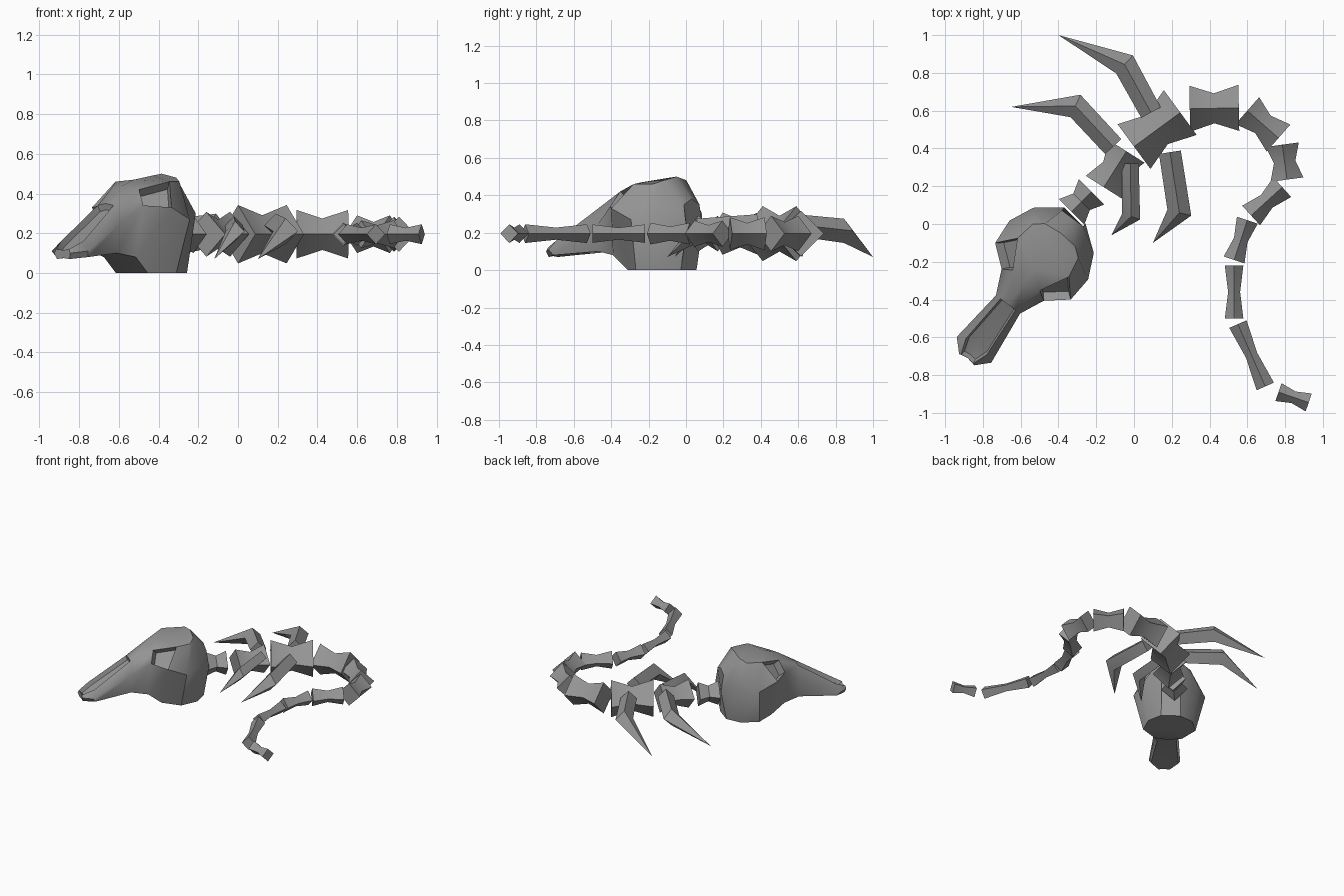
import bpy, bmesh, math
from mathutils import Vector

if "Cube" in bpy.data.objects:
    bpy.data.objects.remove(bpy.data.objects["Cube"], do_unlink=True)

bone = bpy.data.materials.new("grey_bone")
bone.use_nodes = True
GREY = (0.3, 0.3, 0.3, 1)
bone.diffuse_color = GREY
bone.node_tree.nodes["Principled BSDF"].inputs["Base Color"].default_value = GREY


def finish(bm, name, angle=35):
    """Turn a bmesh into a shaded bone object."""
    bmesh.ops.remove_doubles(bm, verts=bm.verts, dist=0.0005)
    bmesh.ops.recalc_face_normals(bm, faces=bm.faces)
    mesh = bpy.data.meshes.new(name)
    bm.to_mesh(mesh)
    bm.free()
    mesh.materials.append(bone)
    obj = bpy.data.objects.new(name, mesh)
    bpy.context.collection.objects.link(obj)
    bpy.ops.object.select_all(action="DESELECT")
    obj.select_set(True)
    bpy.context.view_layer.objects.active = obj
    bpy.ops.object.shade_smooth_by_angle(angle=math.radians(angle))
    return obj


def bridge(bm, rings):
    """Skin closed rings in order and cap both ends; returns faces by strip."""
    n = len(rings[0])
    strips = [[bm.faces.new((a[i], a[(i + 1) % n], b[(i + 1) % n], b[i])) for i in range(n)]
              for a, b in zip(rings, rings[1:])]
    bm.faces.new(rings[0])
    bm.faces.new(rings[-1])
    return strips


def diamond_tube(name, path, radii):
    """Four-sided tube with a ridge on top, following a path."""
    bm = bmesh.new()
    pts = [Vector(p) for p in path]
    up = Vector((0, 0, 1))
    rings = []
    for i, (p, r) in enumerate(zip(pts, radii)):
        ahead = pts[min(i + 1, len(pts) - 1)] - p
        behind = p - pts[max(i - 1, 0)]
        side = (ahead.normalized() + behind.normalized()).cross(up).normalized()
        rings.append([bm.verts.new(p + d * r) for d in (side, up, -side, -up)])
    bridge(bm, rings)
    return finish(bm, name)


# Skull: half sections from back to front, each point (along, across, height)
# ordered crown, brow, cheek, jaw, keel
SECTIONS = [
    [(-.35, 0, .38), (-.35, .07, .35), (-.37, .07, .22), (-.33, .07, 0), (-.33, 0, 0)],
    [(-.25, 0, .5), (-.24, .1, .48), (-.27, .2, .3), (-.25, .16, 0), (-.25, 0, 0)],
    [(-.17, 0, .49), (-.2, .15, .46), (-.14, .26, .27), (-.12, .19, 0), (-.12, 0, 0)],
    [(-.02, 0, .47), (-.09, .17, .46), (0, .25, .33), (0, .1, 0), (.02, 0, 0)],
    [(.08, 0, .44), (.06, .09, .42), (.09, .14, .34), (.1, .1, .08), (.12, 0, .08)],
    [(.22, 0, .35), (.22, .05, .34), (.22, .08, .24), (.22, .07, .1), (.22, 0, .1)],
    [(.5, 0, .15), (.5, .07, .16), (.52, .114, .11), (.5, .1, .08), (.5, 0, .08)],
    [(.575, 0, .115), (.58, .04, .12), (.585, .05, .1), (.575, .04, .07), (.575, 0, .075)],
]
ORIGIN = Vector((-.535, -.25, 0))
FORWARD = Vector((-.6, -.8, 0))
ACROSS = Vector((.8, -.6, 0))


def skull_point(p):
    return ORIGIN + FORWARD * p[0] + ACROSS * p[1] + Vector((0, 0, p[2]))


bm = bmesh.new()
rings = []
for half in SECTIONS:
    mirrored = [(s, -t, z) for s, t, z in half[-2:0:-1]]
    rings.append([bm.verts.new(skull_point(p)) for p in half + mirrored])
strips = bridge(bm, rings)
bmesh.ops.recalc_face_normals(bm, faces=bm.faces)

# Eye sockets and nasal opening sunk into the skull
sockets = [strips[3][1], strips[3][6]]
nose = [strips[k][i] for k in (5, 6) for i in (0, 7)]
bmesh.ops.inset_individual(bm, faces=sockets, thickness=0.006, depth=-0.055)
bmesh.ops.inset_region(bm, faces=nose, thickness=0.012, depth=-0.03, use_even_offset=True)
finish(bm, "skull", 40)

# Spine: (start, end, radius) of each waisted bone from neck to tail tip
SPINE = [
    ((-.33, .065), (-.225, .17), .095),
    ((-.16, .195), (-.04, .385), .113),
    ((0, .41), (.245, .59), .147),
    ((.295, .61), (.555, .615), .122),
    ((.6, .6), (.765, .455), .095),
    ((.785, .42), (.81, .235), .088),
    ((.785, .195), (.62, .045), .07),
    ((.6, .02), (.53, -.19), .058),
    ((.53, -.22), (.53, -.5), .049),
    ((.55, -.53), (.695, -.86), .05),
    ((.765, -.89), (.925, -.945), .05),
]
for number, (a, b, r) in enumerate(SPINE, 1):
    start, end = Vector((*a, .195)), Vector((*b, .195))
    diamond_tube(f"vertebra_{number}", [start, (start + end) / 2, end], [r, r * .65, r])

# Ribs: root, elbow and pointed tip
RIBS = {
    "front_left_rib": [(-.02, .32), (-.015, .04), (-.12, -.06)],
    "rear_left_rib": [(.19, .38), (.24, .06), (.1, -.1)],
    "front_right_rib": [(-.11, .41), (-.31, .625), (-.65, .62)],
    "rear_right_rib": [(.09, .59), (-.05, .845), (-.4, 1)],
}
for name, flat in RIBS.items():
    path = [(*p, z) for p, z in zip(flat, (.24, .21, .07))]
    thick = .05 if name == "front_left_rib" else .065
    diamond_tube(name, path, [thick * .9, thick, 0])
